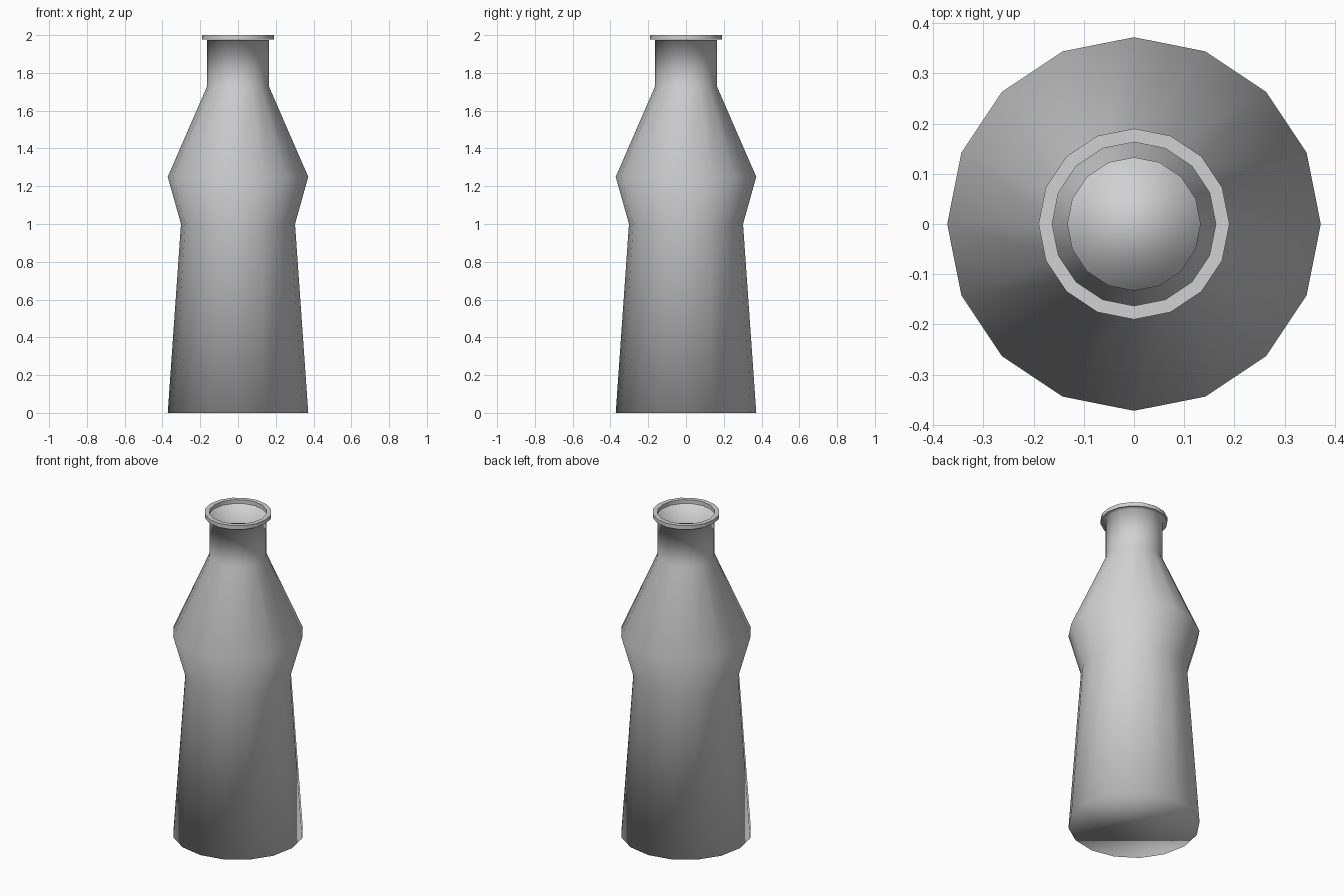
import bpy
import bmesh
from math import cos, sin, tau

SIDES = 16

# Remove the default cube
cube = bpy.data.objects.get("Cube")
if cube:
    bpy.data.objects.remove(cube, do_unlink=True)

# Single grey material
grey = bpy.data.materials.new("light_grey")
grey.use_nodes = True
grey.diffuse_color = (0.64, 0.64, 0.64, 1)
grey.node_tree.nodes["Principled BSDF"].inputs["Base Color"].default_value = grey.diffuse_color


def lathe(name, profile, cap_start=False, cap_end=False, closed=False, sharp=False):
    """Turn a (radius, height) profile around z, listed bottom to top on the outside."""
    bm = bmesh.new()
    rings = [[bm.verts.new((r * cos(tau * i / SIDES), r * sin(tau * i / SIDES), z))
              for i in range(SIDES)] for r, z in profile]
    pairs = list(zip(rings, rings[1:]))
    if closed:
        pairs.append((rings[-1], rings[0]))
    for low, high in pairs:
        for i in range(SIDES):
            j = (i + 1) % SIDES
            bm.faces.new((low[i], low[j], high[j], high[i]))
    if cap_start:
        bm.faces.new(rings[0][::-1])
    if cap_end:
        bm.faces.new(rings[-1])
    mesh = bpy.data.meshes.new(name)
    bm.to_mesh(mesh)
    bm.free()
    mesh.materials.append(grey)
    obj = bpy.data.objects.new(name, mesh)
    bpy.context.collection.objects.link(obj)
    bpy.ops.object.select_all(action="DESELECT")
    obj.select_set(True)
    bpy.context.view_layer.objects.active = obj
    if sharp:
        bpy.ops.object.shade_smooth_by_angle()
    else:
        bpy.ops.object.shade_smooth()
    return obj


# Thin bottle wall: waisted body, shoulder, neck and the underside of the lip
lathe("bottle_body", [(0.372, 0), (0.302, 1.0), (0.372, 1.25), (0.163, 1.73),
                      (0.163, 1.975), (0.19, 1.975)], cap_start=True)

# Flat lip around the mouth
lathe("bottle_lip", [(0.163, 1.976), (0.19, 1.976), (0.19, 2.0), (0.163, 2.0)],
      closed=True, sharp=True)

# Contents, following the wall and ending inside the neck
lathe("bottle_contents", [(0.34, 0.03), (0.272, 1.0), (0.34, 1.25), (0.133, 1.72),
                          (0.133, 1.87)], cap_start=True, cap_end=True)
